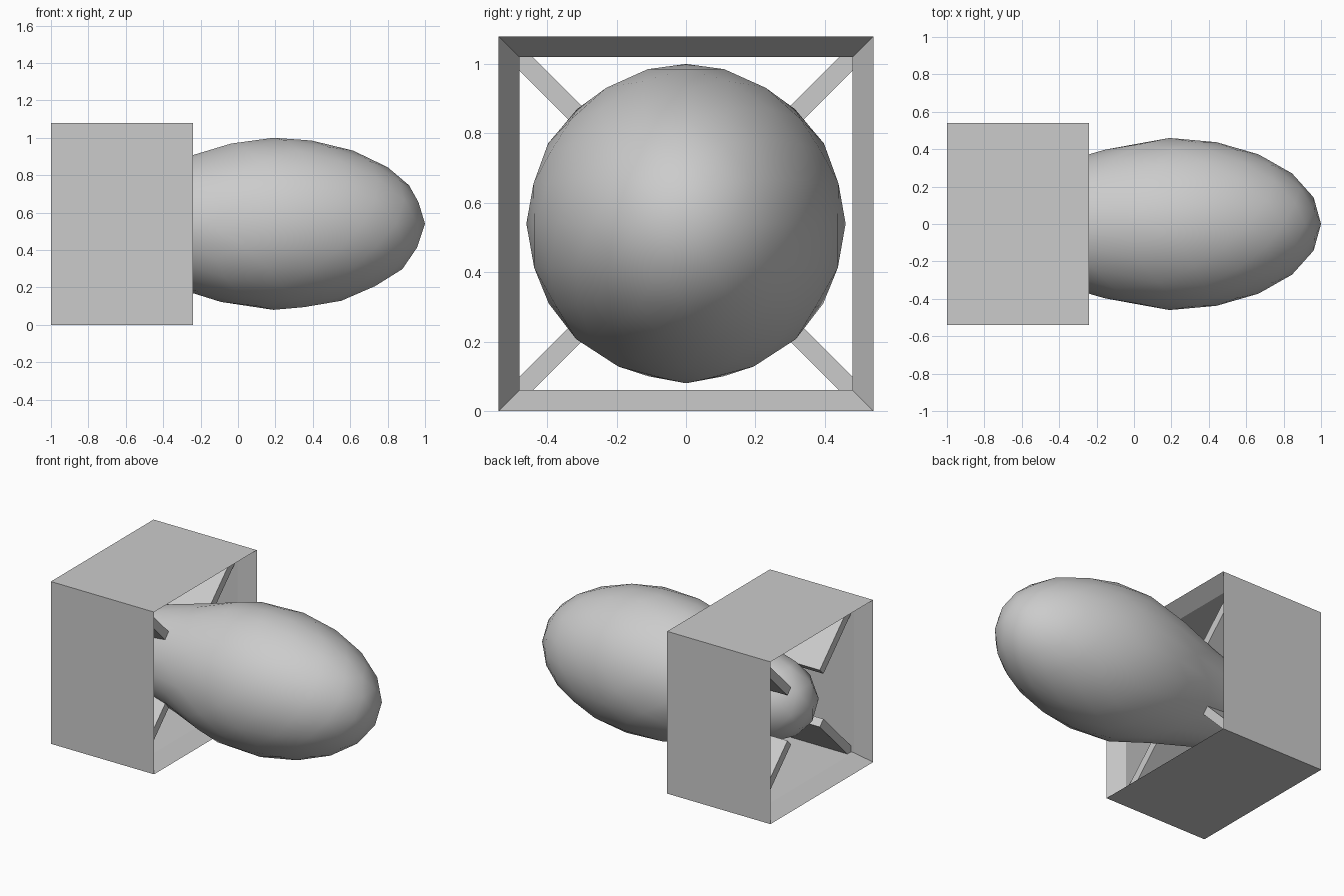
import bpy, bmesh, math
from mathutils import Matrix, Vector

if "Cube" in bpy.data.objects:
    bpy.data.objects.remove(bpy.data.objects["Cube"])

CZ = 0.54  # height of the long axis


def make_object(name, bm):
    bmesh.ops.recalc_face_normals(bm, faces=bm.faces)
    mesh = bpy.data.meshes.new(name)
    bm.to_mesh(mesh)
    bm.free()
    ob = bpy.data.objects.new(name, mesh)
    bpy.context.collection.objects.link(ob)
    return ob


def interp(table, t):
    for (a, va), (b, vb) in zip(table, table[1:]):
        if t <= b:
            return va + (vb - va) * (t - a) / (b - a)
    return table[-1][1]


# Egg-shaped body: stretched icosphere, pinched towards the tail
PINCH = [(0, 1), (0.19, 0.97), (0.38, 0.87), (0.5, 0.82),
         (0.73, 0.83), (0.88, 1.0), (1, 1.05)]
bm = bmesh.new()
bmesh.ops.create_icosphere(bm, subdivisions=3, radius=1)
for v in bm.verts:
    x, y, z = v.co
    k = 0.46 * (interp(PINCH, -x) if x < 0 else 1)
    v.co = (0.19 + x * (0.81 if x > 0 else 1.12), y * k, CZ + z * k)
for f in bm.faces:
    f.smooth = True
make_object("body", bm)

# Square tail box: open tube with rims sloping in to the inner wall
bm = bmesh.new()
loops = []
for x, h in [(-1, 0.54), (-0.24, 0.54), (-0.34, 0.48), (-0.90, 0.48)]:
    loops.append([bm.verts.new((x, sy * h, CZ + sz * h))
                  for sy, sz in [(-1, -1), (1, -1), (1, 1), (-1, 1)]])
for i in range(4):
    a, b = loops[i], loops[(i + 1) % 4]
    for j in range(4):
        k = (j + 1) % 4
        bm.faces.new((a[j], a[k], b[k], b[j]))
make_object("tail_box", bm)

# Four diagonal plates joining the body to the box corners
R0, R1, X0, X1, T = 0.24, 0.69, -0.88, -0.36, 0.055
for i in range(4):
    bm = bmesh.new()
    bmesh.ops.create_cube(bm, size=1)
    bmesh.ops.scale(bm, vec=(X1 - X0, R1 - R0, T), verts=bm.verts)
    bmesh.ops.translate(bm, vec=((X0 + X1) / 2, (R0 + R1) / 2, 0), verts=bm.verts)
    m = Matrix.Translation(Vector((0, 0, CZ))) @ Matrix.Rotation(math.radians(45 + 90 * i), 4, 'X')
    bmesh.ops.transform(bm, matrix=m, verts=bm.verts)
    make_object(f"strut_{i + 1}", bm)
